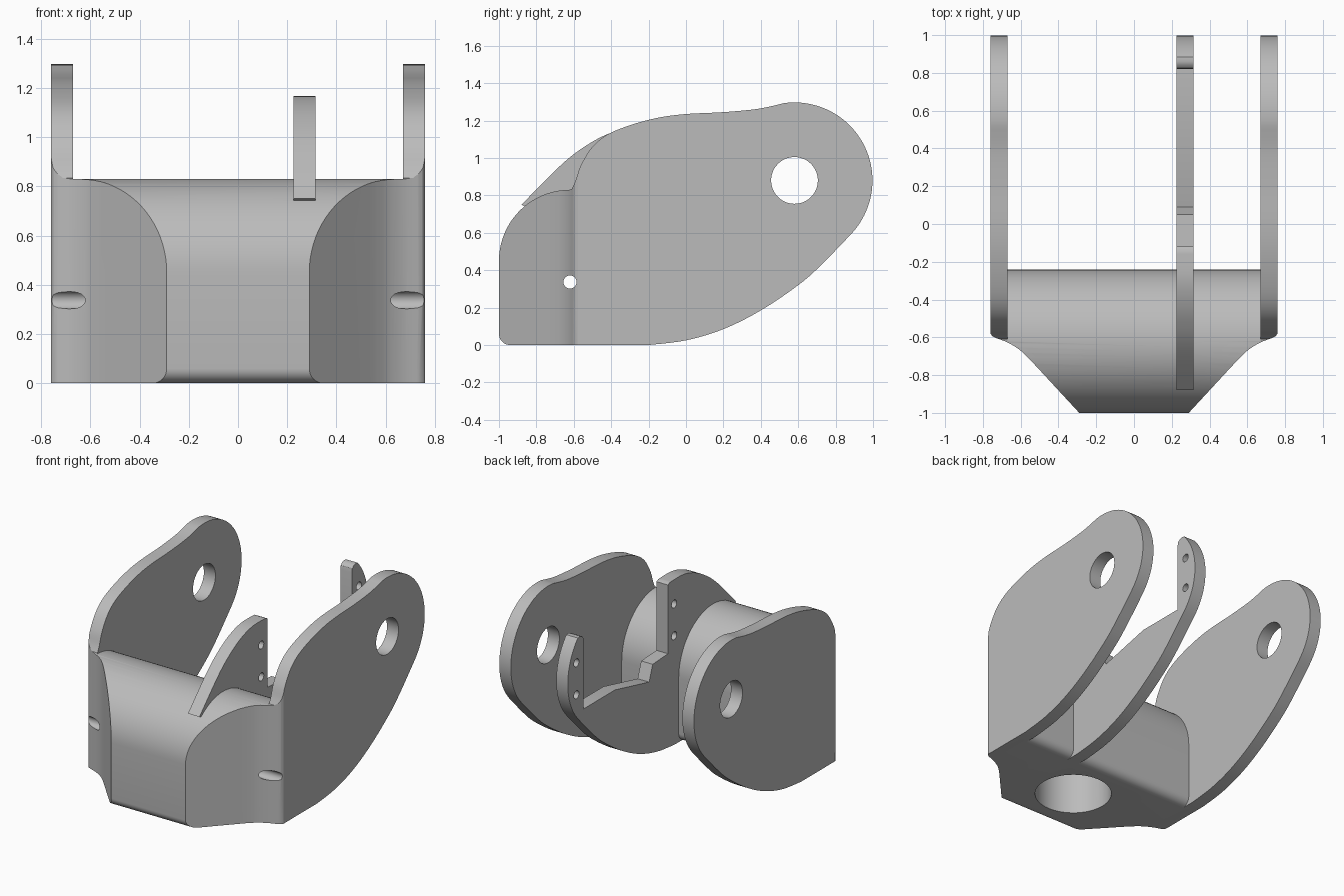
import bpy
import bmesh
from math import cos, sin, pi, radians
from mathutils import Vector

cube = bpy.data.objects.get("Cube")
if cube:
    bpy.data.objects.remove(cube, do_unlink=True)

steel = bpy.data.materials.new("plain_grey")
steel.use_nodes = True
GREY = (0.5, 0.5, 0.5, 1)
steel.diffuse_color = GREY
steel.node_tree.nodes["Principled BSDF"].inputs["Base Color"].default_value = GREY


def arc(cy, cz, r, start, end, steps):
    """Points on a circle, angles in degrees."""
    angles = [radians(start + (end - start) * i / steps) for i in range(steps + 1)]
    return [(cy + r * cos(a), cz + r * sin(a)) for a in angles]


def smooth(points, steps=5):
    """Flowing curve through the points."""
    p = [Vector(q) for q in [points[0], *points, points[-1]]]
    out = []
    for a, b, c, d in zip(p, p[1:], p[2:], p[3:]):
        for i in range(steps):
            t = i / steps
            out.append(tuple(b + (c - a) * t / 2 + (a * 2 - b * 5 + c * 4 - d) * t * t / 2
                             + (b * 3 - a - c * 3 + d) * t ** 3 / 2))
    return out + [points[-1]]


def prism(name, outline, low, high, axis="X"):
    """Extrude a y-z outline along x, or an x-y outline along z."""
    bm = bmesh.new()
    place = (lambda u, v: (low, u, v)) if axis == "X" else (lambda u, v: (u, v, low))
    face = bm.faces.new([bm.verts.new(place(u, v)) for u, v in outline])
    move = Vector((high - low, 0, 0)) if axis == "X" else Vector((0, 0, high - low))
    side = bmesh.ops.extrude_face_region(bm, geom=[face])["geom"]
    bmesh.ops.translate(bm, vec=move, verts=[g for g in side if isinstance(g, bmesh.types.BMVert)])
    bmesh.ops.recalc_face_normals(bm, faces=bm.faces)
    mesh = bpy.data.meshes.new(name)
    bm.to_mesh(mesh)
    bm.free()
    mesh.materials.append(steel)
    obj = bpy.data.objects.new(name, mesh)
    bpy.context.collection.objects.link(obj)
    return obj


def combine(target, tool, operation):
    """Apply a boolean and discard the tool."""
    tool.hide_render = True
    mod = target.modifiers.new(operation, "BOOLEAN")
    mod.operation = operation
    mod.solver = "EXACT"
    mod.object = tool
    bpy.context.view_layer.objects.active = target
    bpy.ops.object.modifier_apply(modifier=mod.name)
    bpy.data.objects.remove(tool, do_unlink=True)


def cross_hole(target, y, z, r, low, high, steps=32):
    ring = arc(y, z, r, 0, 360, steps)[:-1]
    combine(target, prism("hole_cutter", ring, low, high), "DIFFERENCE")


# Arched cross block with rounded lower edges
block = (arc(-0.62, 0.45, 0.38, 0, 180, 40)
         + arc(-0.94, 0.06, 0.06, 180, 270, 8) + arc(-0.30, 0.06, 0.06, 270, 360, 8))
bracket = prism("clevis_bracket", block, -0.71, 0.71)

# Curves shared by the side plates and the inner lug
underside = smooth([(-0.2, 0), (0, 0.025), (0.2, 0.085), (0.4, 0.185), (0.6, 0.32), (0.72, 0.425),
                    (0.885, 0.595)])
eye = (0.58, 0.88)

# Side plates
crown = smooth([(0.5, 1.287), (0.38, 1.262), (0.2, 1.245), (0, 1.235), (-0.15, 1.215),
                (-0.3, 1.175), (-0.42, 1.125), (-0.5, 1.06), (-0.56, 0.965), (-0.59, 0.88),
                (-0.61, 0.835)])
plate = underside + arc(*eye, 0.417, -40, 98, 40) + crown + [(-0.65, 0.82), (-0.65, 0)]
for side in (-1, 1):
    low, high = sorted((side * 0.67, side * 0.76))
    combine(bracket, prism("side_plate", plate, low, high), "UNION")

# Inner lug with a front tower and a rear prong
prong = [(0.86, 1.167), (0.84, 1.16), (0.825, 1.145), (0.82, 1.12), (0.82, 0.64)]
saddle = [(0.47, 0.64), (0.09, 0.55), (0.05, 0.66), (-0.12, 0.67), (-0.12, 1.155)]
tower = smooth([(-0.14, 1.165), (-0.28, 1.165), (-0.4, 1.135), (-0.52, 1.075), (-0.66, 0.97),
                (-0.88, 0.75)])
lug = (underside + arc(*eye, 0.417, -40, 43, 24) + prong + saddle + tower
       + [(-0.6, 0.62), (-0.3, 0.55), (-0.3, 0)])
combine(bracket, prism("inner_lug", lug, 0.225, 0.315), "UNION")

# Tapered nose: trim everything to a plan outline
flank = [(0.19, -1.108), (0.53, -0.74)] + smooth(
    [(0.56, -0.708), (0.61, -0.663), (0.67, -0.627), (0.735, -0.602)]) + [
    (0.752, -0.592), (0.765, -0.57), (0.9, -0.5), (0.9, 1.1)]
plan = flank + [(-x, y) for x, y in reversed(flank)]
combine(bracket, prism("plan_trimmer", plan, -0.2, 1.5, "Z"), "INTERSECT")

# Blind socket in the base
socket = arc(0, -0.62, 0.25, 0, 360, 48)[:-1]
combine(bracket, prism("socket_cutter", socket, -0.2, 0.55, "Z"), "DIFFERENCE")

# Pin holes: main eye, cross pin and lug holes
for side in (-1, 1):
    cross_hole(bracket, *eye, 0.125, side * 0.7 - 0.1, side * 0.7 + 0.1, 48)
cross_hole(bracket, -0.62, 0.337, 0.035, -1, 1, 24)
for y in (-0.19, 0.9):
    for z in (0.77, 0.995):
        cross_hole(bracket, y, z, 0.028, 0.2, 0.34, 20)

# Smooth curved faces, keep hard edges
bpy.ops.object.select_all(action="DESELECT")
bracket.select_set(True)
bpy.context.view_layer.objects.active = bracket
bpy.ops.object.shade_smooth_by_angle(angle=pi / 6)
